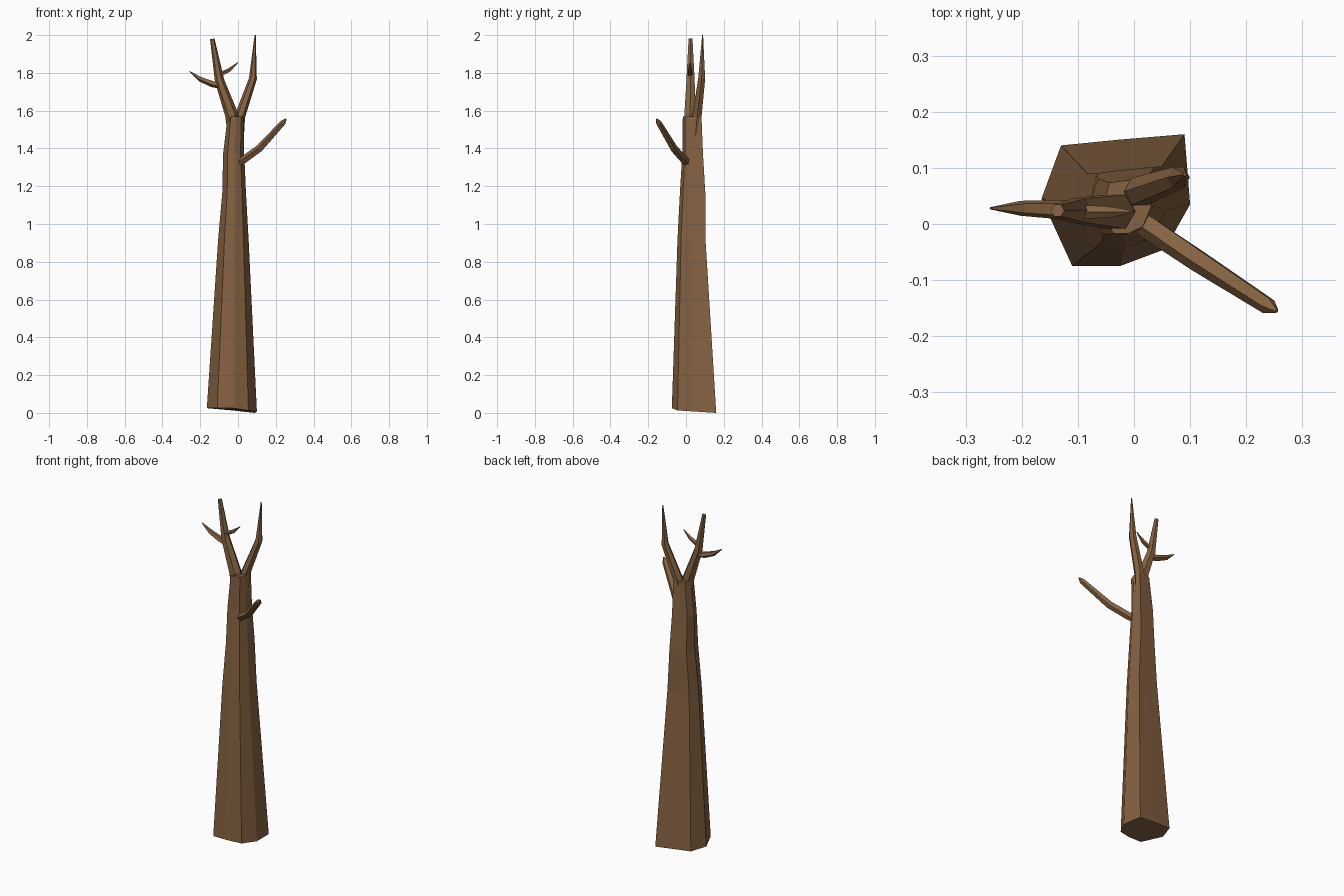
import bpy, bmesh, math
from mathutils import Vector

bark = bpy.data.materials.new("bark")
bark.diffuse_color = (0.24, 0.125, 0.055, 1)


def loft(name, rings):
    """Skin a list of equal-length rings, capping both ends."""
    bm = bmesh.new()
    loops = [[bm.verts.new(p) for p in ring] for ring in rings]
    n = len(loops[0])
    for a, b in zip(loops, loops[1:]):
        for i in range(n):
            j = (i + 1) % n
            bm.faces.new((a[i], a[j], b[j], b[i]))
    bm.faces.new(loops[0][::-1])
    bm.faces.new(loops[-1])
    bmesh.ops.recalc_face_normals(bm, faces=bm.faces)
    mesh = bpy.data.meshes.new(name)
    bm.to_mesh(mesh)
    bm.free()
    obj = bpy.data.objects.new(name, mesh)
    bpy.context.collection.objects.link(obj)
    mesh.materials.append(bark)
    return obj


def branch(name, path, sides=6, turn=0.0):
    """Tapered tube; path rows are x, y, z, radius."""
    pts = [Vector(p[:3]) for p in path]
    rings = []
    for k, p in enumerate(pts):
        d = (pts[min(k + 1, len(pts) - 1)] - pts[max(k - 1, 0)]).normalized()
        ref = Vector((0, 1, 0)) if abs(d.y) < 0.8 else Vector((1, 0, 0))
        u = d.cross(ref).normalized()
        v = d.cross(u)
        ring = []
        for i in range(sides):
            a = turn + 2 * math.pi * i / sides
            ring.append(p + (u * math.cos(a) + v * math.sin(a)) * path[k][3])
        rings.append(ring)
    return loft(name, rings)


# Trunk: the irregular eight-sided foot outline, refitted to each level's extents
foot = [(-0.165, 0.045), (-0.11, -0.075), (-0.025, -0.075), (0.055, -0.045),
        (0.10, 0.035), (0.09, 0.16), (-0.03, 0.15), (-0.13, 0.14)]
foot_z = [0.025, 0.025, 0.025, 0.013, 0.008, 0.0, 0.013, 0.022]
levels = [  # z, x min, x max, y min, y max
    (0.92, -0.105, 0.056, -0.045, 0.103),
    (1.17, -0.083, 0.042, -0.032, 0.102),
    (1.37, -0.079, 0.033, -0.020, 0.090),
    (1.57, -0.055, 0.030, -0.017, 0.082)]
rings = [[(x, y, z) for (x, y), z in zip(foot, foot_z)]]
for z, x0, x1, y0, y1 in levels:
    rings.append([(x0 + (x + 0.165) / 0.265 * (x1 - x0),
                   y0 + (y + 0.075) / 0.235 * (y1 - y0), z) for x, y in foot])
loft("trunk", rings)

# Forked limbs
branch("left_limb", [(-0.018, 0.025, 1.47, 0.036), (-0.034, 0.022, 1.58, 0.035),
                     (-0.098, 0.024, 1.76, 0.025), (-0.136, 0.024, 1.98, 0.012)])
branch("right_limb", [(0.002, 0.05, 1.47, 0.030), (0.010, 0.058, 1.57, 0.028),
                      (0.079, 0.083, 1.77, 0.021), (0.091, 0.088, 2.0, 0.003)])

# Side branch and twigs
branch("side_branch", [(-0.005, 0.015, 1.318, 0.018), (0.03, -0.008, 1.338, 0.022),
                       (0.115, -0.065, 1.40, 0.021), (0.238, -0.145, 1.535, 0.016),
                       (0.254, -0.155, 1.556, 0.004)], 5)
branch("left_twig", [(-0.10, 0.022, 1.735, 0.018), (-0.135, 0.026, 1.742, 0.018),
                     (-0.20, 0.028, 1.768, 0.014), (-0.256, 0.028, 1.808, 0.002)], 5)
branch("inner_twig", [(-0.105, 0.022, 1.785, 0.013), (-0.045, 0.021, 1.815, 0.011),
                      (0.0, 0.022, 1.855, 0.002)], 5)
